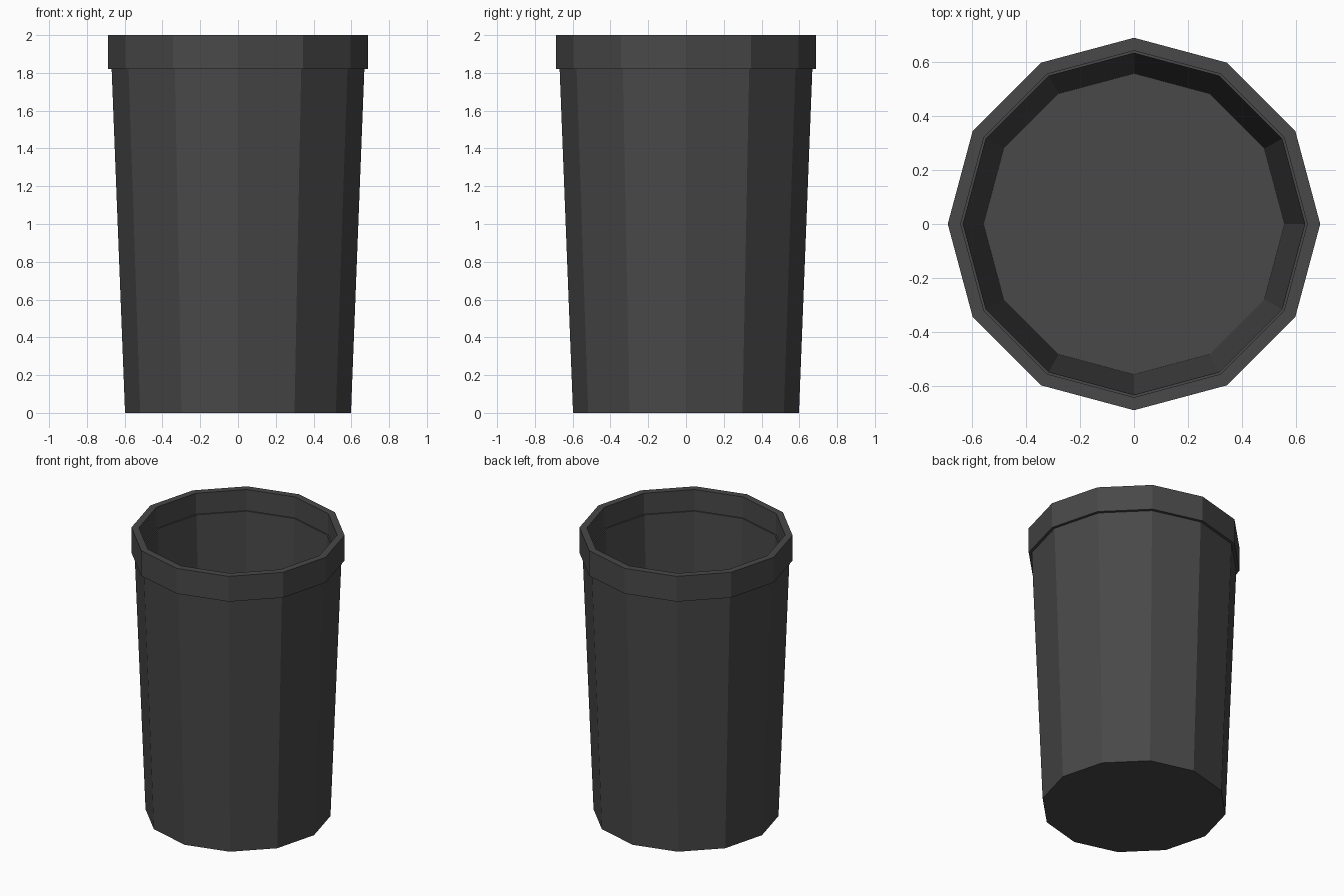
import bpy, bmesh
from math import cos, sin, tau

if "Cube" in bpy.data.objects:
    bpy.data.objects.remove(bpy.data.objects["Cube"])

SIDES = 12
# Radius/height profile: outer wall, rim, inner ledge, inner wall, floor
PROFILE = [(0.598, 0), (0.669, 1.82), (0.689, 1.82), (0.689, 2.0),
           (0.641, 2.0), (0.641, 1.85), (0.632, 1.85), (0.557, 0.04)]

# Open bin lathed as a twelve-sided shell
bm = bmesh.new()
rings = [[bm.verts.new((r * cos(tau * i / SIDES), r * sin(tau * i / SIDES), z))
          for i in range(SIDES)] for r, z in PROFILE]
for a, b in zip(rings, rings[1:]):
    for i in range(SIDES):
        j = (i + 1) % SIDES
        bm.faces.new((a[i], a[j], b[j], b[i]))

# Underside and inner floor
bm.faces.new(rings[0][::-1])
bm.faces.new(rings[-1])
bmesh.ops.recalc_face_normals(bm, faces=bm.faces)

mesh = bpy.data.meshes.new("waste_bin")
bm.to_mesh(mesh)
bm.free()

# Dark plastic
mat = bpy.data.materials.new("dark_plastic")
mat.diffuse_color = (0.065, 0.065, 0.065, 1)
mat.use_nodes = True
mat.node_tree.nodes["Principled BSDF"].inputs["Base Color"].default_value = mat.diffuse_color
mesh.materials.append(mat)
bpy.context.collection.objects.link(bpy.data.objects.new("waste_bin", mesh))
